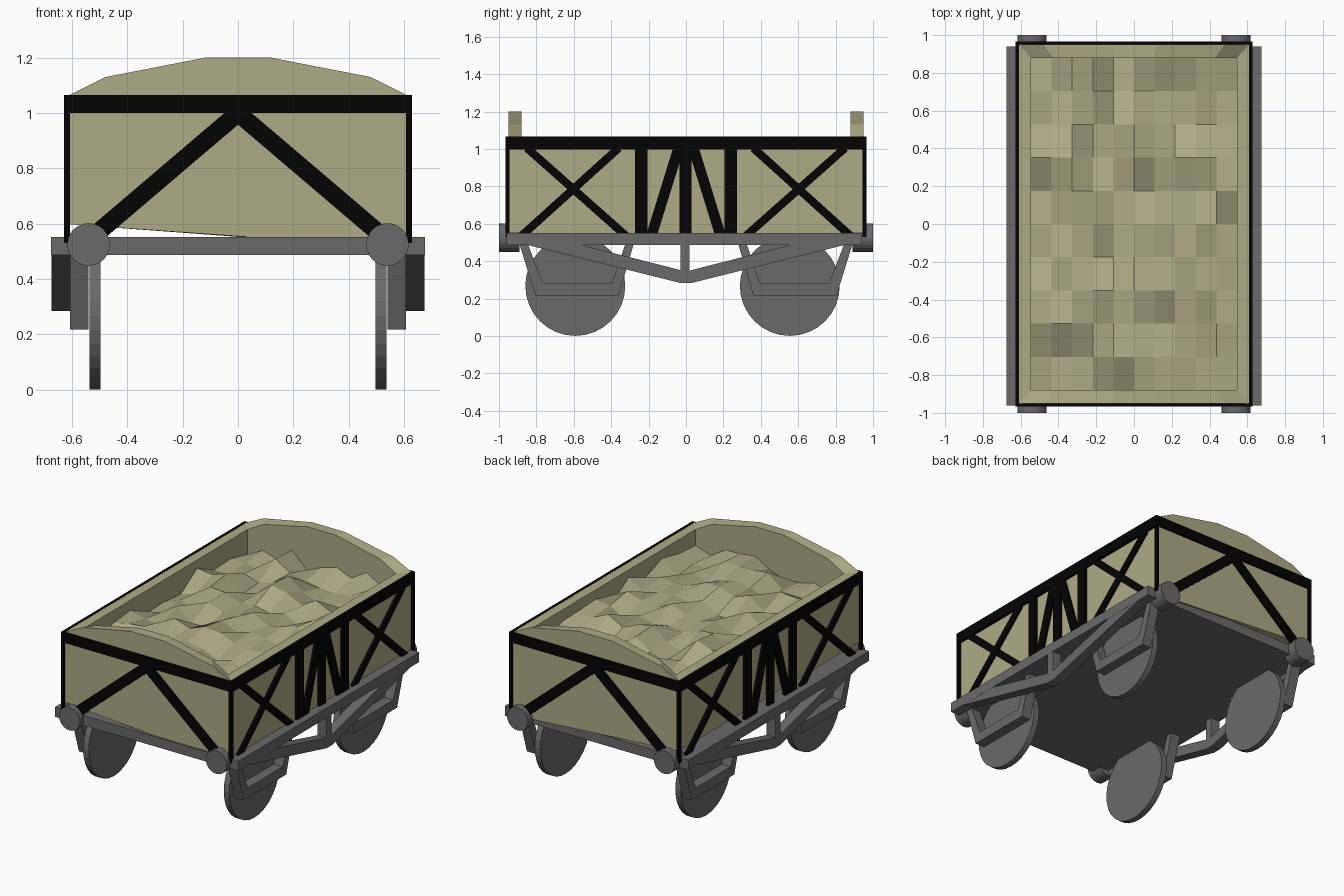
import bpy, bmesh, random
from math import pi
from mathutils import Vector, Matrix

if "Cube" in bpy.data.objects:
    bpy.data.objects.remove(bpy.data.objects["Cube"])


def material(name, rgb):
    m = bpy.data.materials.new(name)
    m.use_nodes = True
    colour = (*rgb, 1)
    m.diffuse_color = colour
    bsdf = next(n for n in m.node_tree.nodes if n.type == 'BSDF_PRINCIPLED')
    bsdf.inputs["Base Color"].default_value = colour
    bsdf.inputs["Roughness"].default_value = 0.9
    return m


KHAKI = material("khaki", (0.43, 0.4, 0.24))
BLACK = material("black", (0.001, 0.001, 0.001))
GREY = material("iron grey", (0.143, 0.143, 0.143))


def finish(name, bm, mat):
    mesh = bpy.data.meshes.new(name)
    bm.to_mesh(mesh)
    bm.free()
    mesh.materials.append(mat)
    ob = bpy.data.objects.new(name, mesh)
    bpy.context.scene.collection.objects.link(ob)
    return ob


def prisms(name, outlines, axis, a, b, mat, taper=1.0):
    """Extrude outlines from a to b along x (outline in y, z) or y (outline in x, z);
    taper narrows the far end, for mitred corners."""
    bm = bmesh.new()
    for pts in outlines:
        place = lambda p, d: (d, p[0], p[1]) if axis == 'x' else (p[0], d, p[1])
        face = bm.faces.new([bm.verts.new(place(p, a)) for p in pts])
        out = bmesh.ops.extrude_face_region(bm, geom=[face])
        for v in out['geom']:
            if isinstance(v, bmesh.types.BMVert):
                along = v.co.y if axis == 'x' else v.co.x
                v.co = place((along * taper, v.co.z), b)
    bmesh.ops.recalc_face_normals(bm, faces=bm.faces)
    return finish(name, bm, mat)


def rect(u0, u1, z0, z1):
    return [(u0, z0), (u1, z0), (u1, z1), (u0, z1)]


def bar(p, q, width):
    p, q = Vector(p), Vector(q)
    d = (q - p).normalized() * width / 2
    n = Vector((-d.y, d.x))
    return [p + n, q + n, q - n, p - n]


def flip(outline):
    return [(-u, z) for u, z in outline]


def both(*outlines):
    return [o for s in outlines for o in (s, flip(s))]


def cylinder(name, axis, centre, radius, depth, sides):
    bm = bmesh.new()
    turn = Matrix.Rotation(pi / 2, 4, 'Y' if axis == 'x' else 'X')
    bmesh.ops.create_cone(bm, cap_ends=True, segments=sides, radius1=radius, radius2=radius,
                          depth=depth, matrix=Matrix.Translation(centre) @ turn)
    return finish(name, bm, GREY)


SIDES = (("left", 1), ("right", -1))
ENDS = (("back", 1), ("front", -1))

# Underframe
prisms("underframe", [rect(-0.96, 0.94, 0.487, 0.552)], 'x', -0.675, 0.675, GREY)

# End walls with arched tops and a slanting lower edge, mitred at the corners
arch = [(0.61, 1.065), (0.48, 1.13), (0.12, 1.2)]
end_wall = [(-0.61, 0.598), (0.61, 0.512)] + arch + [(-x, z) for x, z in reversed(arch)]
for label, s in ENDS:
    prisms(label + "_wall", [end_wall], 'y', s * 0.95, s * 0.88, KHAKI, taper=0.545 / 0.61)

# Side walls
for label, s in SIDES:
    low = 0.512 if s > 0 else 0.598
    prisms(label + "_wall", [rect(-0.95, 0.95, low, 1.065)], 'x', s * 0.61, s * 0.545, KHAKI,
           taper=0.88 / 0.95)

# Lumpy load: a grid of flat facets, slightly heaped in the middle
random.seed(4)
bm = bmesh.new()
bmesh.ops.create_grid(bm, x_segments=10, y_segments=10, size=1)
for v in bm.verts:
    heap = (1 - v.co.x ** 2) * (1 - v.co.y ** 2)
    v.co = (v.co.x * 0.545, v.co.y * 0.88, 0.955 + 0.04 * heap + random.uniform(-0.06, 0.06))
finish("load", bm, KHAKI)

# Black strapping on the sides
side_straps = both(
    rect(0.205, 0.272, 0.52, 1.01),
    bar((0.36, 1.005), (0.88, 0.535), 0.043),
    bar((0.32, 0.535), (0.85, 1.005), 0.043),
    bar((0.19, 0.52), (0.035, 1.02), 0.056),
) + [rect(-0.035, 0.03, 0.52, 1.01), rect(-0.965, 0.965, 0.997, 1.066)]
for label, s in SIDES:
    prisms(label + "_strapping", side_straps, 'x', s * 0.608, s * 0.628, BLACK)

# Black strapping on the ends
end_straps = both(bar((0, 1.0), (0.54, 0.54), 0.064)) + [rect(-0.628, 0.628, 1.0, 1.066)]
for label, s in ENDS:
    prisms(label + "_strapping", end_straps, 'y', s * 0.948, s * 0.965, BLACK)

# Corner posts
for side, sx in SIDES:
    for end, sy in ENDS:
        prisms(f"{end}_{side}_post", [rect(sx * 0.607, sx * 0.628, 0.53, 1.06)],
               'y', sy * 0.945, sy * 0.965, BLACK)

# Running gear
guard = [
    [(0.28, 0.49), (0.325, 0.49), (0.395, 0.283), (0.36, 0.217)],
    [(0.36, 0.217), (0.395, 0.283), (0.765, 0.283), (0.805, 0.217)],
    [(0.805, 0.217), (0.765, 0.283), (0.845, 0.49), (0.89, 0.49)],
]
truss = both([(0.86, 0.49), (0.57, 0.49), (0.0, 0.345), (0.0, 0.284), (0.03, 0.284)])
truss.append(rect(-0.03, 0.02, 0.29, 0.5))
for side, sx in SIDES:
    prisms(side + "_axle_guards", both(*guard), 'x', sx * 0.54, sx * 0.607, GREY)
    prisms(side + "_truss", truss, 'x', sx * 0.607, sx * 0.674, GREY)
    for end, sy, wheel_y in (("back", 1, 0.555), ("front", -1, -0.592)):
        cylinder(f"{end}_{side}_wheel", 'x', (sx * 0.517, wheel_y, 0.268), 0.267, 0.04, 32)
        cylinder(f"{end}_{side}_buffer", 'y', (sx * 0.54, sy * 0.945, 0.525), 0.077, 0.11, 24)
